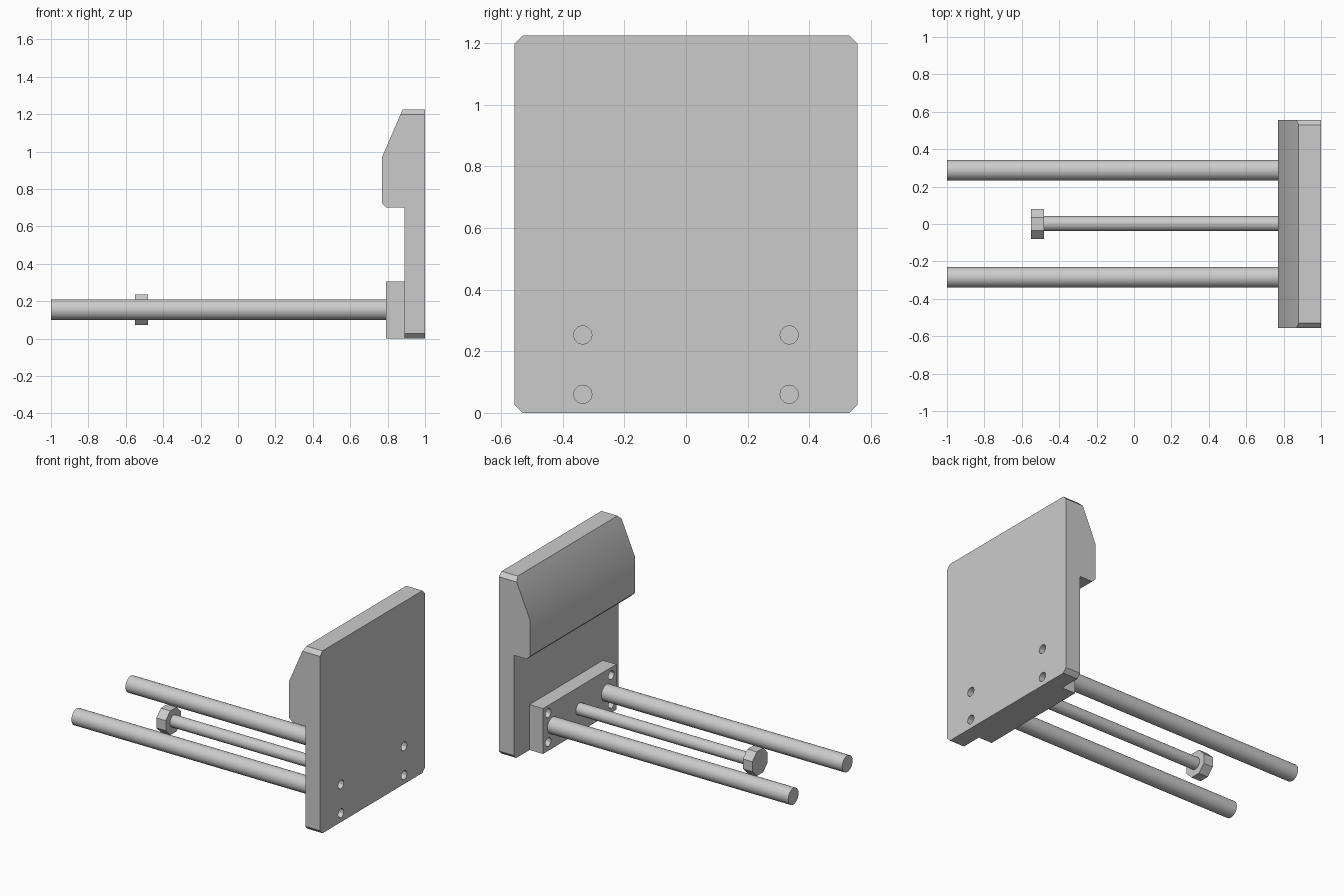
import bpy
import bmesh
import math
from mathutils import Matrix

default = bpy.data.objects.get("Cube")
if default:
    bpy.data.objects.remove(default, do_unlink=True)

grey = bpy.data.materials.new("plain grey")
grey.use_nodes = True
grey.diffuse_color = (0.6, 0.6, 0.6, 1)
grey.node_tree.nodes["Principled BSDF"].inputs["Base Color"].default_value = (0.6, 0.6, 0.6, 1)

HALF, TOP, CHAMFER = 0.557, 1.225, 0.027


def finish(name, bm):
    bmesh.ops.recalc_face_normals(bm, faces=bm.faces)
    mesh = bpy.data.meshes.new(name)
    bm.to_mesh(mesh)
    bm.free()
    mesh.materials.append(grey)
    obj = bpy.data.objects.new(name, mesh)
    bpy.context.collection.objects.link(obj)
    return obj


def prism(name, points, offset):
    """Extrude a closed outline along the offset vector."""
    bm = bmesh.new()
    face = bm.faces.new([bm.verts.new(p) for p in points])
    new = bmesh.ops.extrude_face_region(bm, geom=[face])["geom"]
    verts = [g for g in new if isinstance(g, bmesh.types.BMVert)]
    bmesh.ops.translate(bm, verts=verts, vec=offset)
    return finish(name, bm)


def rod(name, x0, x1, y, z, radius, sides=32, turn=0.0):
    """Cylinder running along x."""
    bm = bmesh.new()
    place = (Matrix.Translation(((x0 + x1) / 2, y, z))
             @ Matrix.Rotation(math.pi / 2, 4, "Y") @ Matrix.Rotation(turn, 4, "Z"))
    bmesh.ops.create_cone(bm, cap_ends=True, segments=sides, radius1=radius,
                          radius2=radius, depth=x1 - x0, matrix=place)
    return finish(name, bm)


def cut(obj, tool, operation="DIFFERENCE"):
    mod = obj.modifiers.new(tool.name, "BOOLEAN")
    mod.object, mod.operation, mod.solver = tool, operation, "EXACT"
    tool.hide_render = True
    tool.hide_set(True)


def apply_modifiers(obj):
    graph = bpy.context.evaluated_depsgraph_get()
    mesh = bpy.data.meshes.new_from_object(obj.evaluated_get(graph))
    obj.modifiers.clear()
    obj.data = mesh


def smooth(obj, degrees=30):
    bpy.ops.object.select_all(action="DESELECT")
    obj.select_set(True)
    bpy.context.view_layer.objects.active = obj
    bpy.ops.object.shade_smooth_by_angle(angle=math.radians(degrees))


# Jaw plate with its thick sloping lip
profile = [(1, 0), (1, TOP), (0.88, TOP), (0.77, 0.97),
           (0.77, 0.725), (0.795, 0.7), (0.89, 0.7), (0.89, 0)]
plate = prism("jaw_plate", [(x, -HALF, z) for x, z in profile], (0, 2 * HALF, 0))

# Outline that trims the four plate corners
inner = HALF - CHAMFER
outline = [(-inner, 0), (inner, 0), (HALF, CHAMFER), (HALF, TOP - CHAMFER),
           (inner, TOP), (-inner, TOP), (-HALF, TOP - CHAMFER), (-HALF, CHAMFER)]
trimmer = prism("corner_trimmer", [(0.5, y, z) for y, z in outline], (0.7, 0, 0))
cut(plate, trimmer, "INTERSECT")

# Mounting block behind the rods
block = prism("mounting_block", [(0.79, -0.39, 0), (0.79, 0.39, 0),
                                 (0.79, 0.39, 0.305), (0.79, -0.39, 0.305)], (0.1, 0, 0))

# Screw holes through plate and block, with recessed screws
cutters = [trimmer]
for side, y in (("right", -0.335), ("left", 0.335)):
    for level, z in (("lower", 0.06), ("upper", 0.253)):
        label = f"{side}_{level}"
        hole = rod(f"hole_cutter_{label}", 0.7, 1.1, y, z, 0.03, 12)
        cutters.append(hole)
        cut(plate, hole)
        cut(block, hole)
        rod(f"screw_{label}", 0.84, 0.94, y, z, 0.0302, 12)

for obj in (plate, block):
    apply_modifiers(obj)
    smooth(obj)
for tool in cutters:
    bpy.data.objects.remove(tool, do_unlink=True)

# Guide rods on both sides
for side, y in (("right", -0.285), ("left", 0.288)):
    smooth(rod(f"guide_rod_{side}", -1, 0.8, y, 0.155, 0.055))

# Central drive screw and its faceted head
smooth(rod("drive_screw", -0.5, 0.8, 0.002, 0.155, 0.04))
rod("drive_screw_head", -0.55, -0.48, 0, 0.155, 0.088, 8, math.pi / 8)
